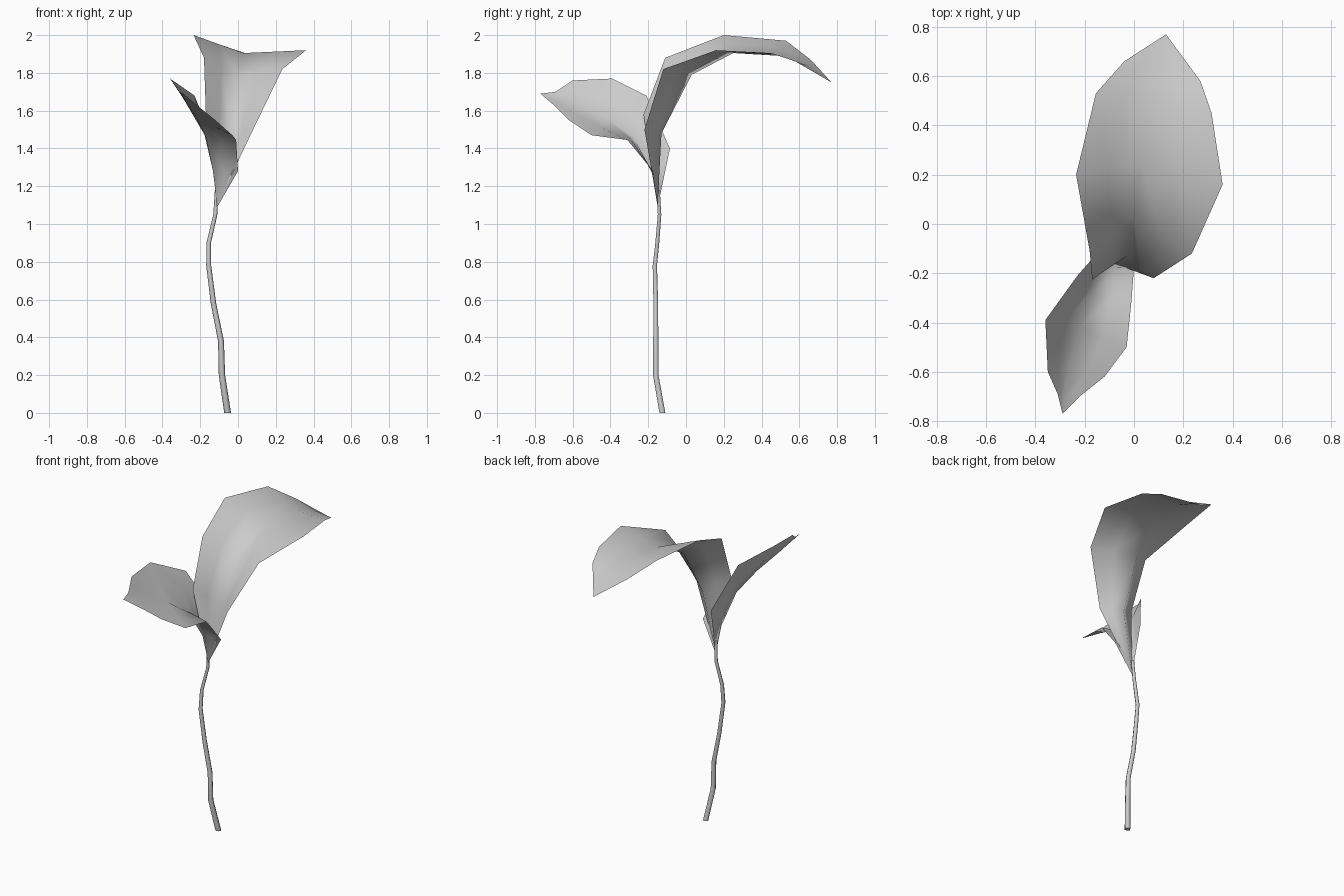
import bpy, math
from mathutils import Vector

cube = bpy.data.objects.get("Cube")
if cube:
    bpy.data.objects.remove(cube, do_unlink=True)

grey = bpy.data.materials.new("pale_grey")
grey.use_nodes = True
grey.diffuse_color = (0.6, 0.6, 0.6, 1)
grey.node_tree.nodes["Principled BSDF"].inputs["Base Color"].default_value = (0.6, 0.6, 0.6, 1)


def loft(name, rows, closed=False, angle=180):
    """Skin a list of equal-length rows of points."""
    n = len(rows[0])
    verts = [p for row in rows for p in row]
    faces = []
    for i in range(len(rows) - 1):
        for j in range(n if closed else n - 1):
            k = (j + 1) % n
            quad = [i * n + j, i * n + k, (i + 1) * n + k, (i + 1) * n + j]
            faces.append(quad)
    if closed:
        faces += [list(range(n))[::-1], [len(verts) - n + j for j in range(n)]]
    mesh = bpy.data.meshes.new(name)
    mesh.from_pydata(verts, [], faces)
    # Merge the rows that shrink to one point
    import bmesh
    bm = bmesh.new()
    bm.from_mesh(mesh)
    bmesh.ops.remove_doubles(bm, verts=bm.verts, dist=0.0005)
    bm.to_mesh(mesh)
    bm.free()
    mesh.materials.append(grey)
    ob = bpy.data.objects.new(name, mesh)
    bpy.context.collection.objects.link(ob)
    bpy.ops.object.select_all(action='DESELECT')
    ob.select_set(True)
    bpy.context.view_layer.objects.active = ob
    bpy.ops.object.shade_smooth_by_angle(angle=math.radians(angle))
    return ob


def leaf(name, base, tip, right, rib, left):
    """Folded leaf blade between two edges and a midrib."""
    base, tip = Vector(base), Vector(tip)
    rows = [[base] * 5]
    for r, m, l in zip(right, rib, left):
        r, m, l = Vector(r), Vector(m), Vector(l)
        rows.append([r, r.lerp(m, 0.5), m, m.lerp(l, 0.5), l])
    rows.append([tip] * 5)
    return loft(name, rows)


# Large arching leaf
leaf("large_leaf", (-0.11, -0.15, 1.1), (0.13, 0.77, 1.75),
     right=[(0.08, -0.22, 1.5), (0.235, -0.12, 1.82), (0.36, 0.16, 1.92),
            (0.315, 0.45, 1.905), (0.27, 0.58, 1.86)],
     rib=[(-0.03, -0.13, 1.48), (0.0, 0.03, 1.79), (0.03, 0.25, 1.905),
          (0.08, 0.5, 1.89), (0.11, 0.64, 1.84)],
     left=[(-0.17, -0.225, 1.58), (-0.18, -0.11, 1.88), (-0.235, 0.2, 2.0),
           (-0.155, 0.53, 1.97), (-0.04, 0.66, 1.87)])

# Small leaf leaning forward
leaf("small_leaf", (-0.11, -0.15, 1.09), (-0.29, -0.77, 1.69),
     right=[(0.0, -0.175, 1.28), (-0.01, -0.31, 1.445), (-0.03, -0.5, 1.47),
            (-0.12, -0.62, 1.55), (-0.22, -0.7, 1.63)],
     rib=[(-0.13, -0.18, 1.27), (-0.17, -0.28, 1.46), (-0.22, -0.42, 1.56),
          (-0.265, -0.58, 1.63), (-0.285, -0.68, 1.67)],
     left=[(-0.12, -0.085, 1.4), (-0.23, -0.21, 1.68), (-0.36, -0.39, 1.77),
           (-0.35, -0.6, 1.76), (-0.31, -0.69, 1.7)])

# Thin wavering stem, tapering upward
path = [(-0.055, -0.125, 0.0), (-0.085, -0.16, 0.2), (-0.09, -0.16, 0.38),
        (-0.13, -0.16, 0.58), (-0.155, -0.165, 0.78), (-0.155, -0.152, 0.9),
        (-0.12, -0.14, 1.05), (-0.113, -0.147, 1.18)]
rings = []
for i, (x, y, z) in enumerate(path):
    radius = 0.018 - 0.0012 * i
    rings.append([(x + radius * math.cos(a), y + radius * math.sin(a), z)
                  for a in (math.tau * k / 6 for k in range(6))])
loft("stem", rings, closed=True, angle=65)
